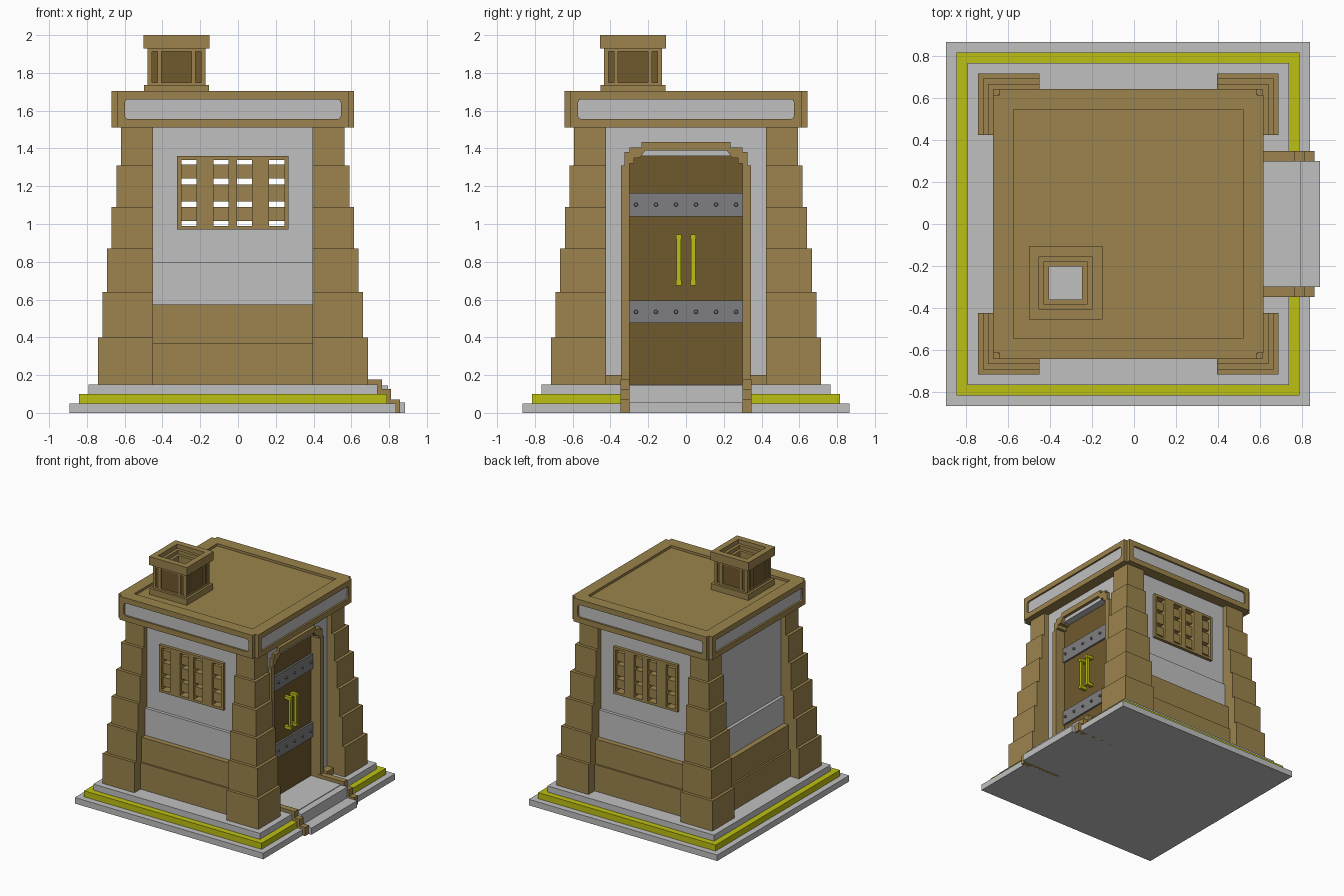
import bpy
import bmesh
from math import radians
from mathutils import Matrix

if "Cube" in bpy.data.objects:
    bpy.data.objects.remove(bpy.data.objects["Cube"], do_unlink=True)

CX = -0.0275  # centre of the house; the door steps stick out to +x


def material(name, rgb):
    m = bpy.data.materials.new(name)
    m.use_nodes = True
    col = (*rgb, 1)
    m.diffuse_color = col
    m.node_tree.nodes["Principled BSDF"].inputs["Base Color"].default_value = col
    return m


SAND = material("sandstone brown", (0.332, 0.231, 0.074))
DARK = material("dark wood", (0.162, 0.098, 0.025))
GREY = material("light grey plaster", (0.527, 0.527, 0.527))
IRON = material("iron grey", (0.21, 0.21, 0.22))
GOLD = material("yellow trim", (0.515, 0.527, 0.006))


def finish(name, bm, mat, turn=0):
    """Turn a front-facing part by quarter turns around the house centre."""
    bm.transform(Matrix.Translation((CX, 0, 0)) @ Matrix.Rotation(radians(90 * turn), 4, "Z"))
    bmesh.ops.recalc_face_normals(bm, faces=bm.faces)
    me = bpy.data.meshes.new(name)
    bm.to_mesh(me)
    bm.free()
    me.materials.append(mat)
    ob = bpy.data.objects.new(name, me)
    bpy.context.collection.objects.link(ob)
    return ob


def blocks(name, mat, boxes, turn=0):
    """One object from boxes given as (x0, x1, y0, y1, z0, z1)."""
    bm = bmesh.new()
    for x0, x1, y0, y1, z0, z1 in boxes:
        m = Matrix.Translation(((x0 + x1) / 2, (y0 + y1) / 2, (z0 + z1) / 2))
        bmesh.ops.create_cube(bm, size=1, matrix=m @ Matrix.Diagonal((x1 - x0, y1 - y0, z1 - z0, 1)))
    return finish(name, bm, mat, turn)


def slab(name, mat, half, z0, z1):
    return blocks(name, mat, [(-half, half, -half, half, z0, z1)])


def prism(name, mat, points, direction, turn=0):
    bm = bmesh.new()
    face = bm.faces.new([bm.verts.new(p) for p in points])
    ext = bmesh.ops.extrude_face_region(bm, geom=[face])
    verts = [g for g in ext["geom"] if isinstance(g, bmesh.types.BMVert)]
    bmesh.ops.translate(bm, verts=verts, vec=direction)
    return finish(name, bm, mat, turn)


def cut(ob, cutter):
    mod = ob.modifiers.new("cut", "BOOLEAN")
    mod.operation, mod.solver, mod.object = "DIFFERENCE", "EXACT", cutter
    bpy.context.view_layer.objects.active = ob
    bpy.ops.object.modifier_apply(modifier=mod.name)
    bpy.data.objects.remove(cutter, do_unlink=True)


def ring(cx, cy, outer, inner, z0, z1):
    """Four boxes forming a square ring."""
    return [(cx - outer, cx + outer, cy - outer, cy - inner, z0, z1),
            (cx - outer, cx + outer, cy + inner, cy + outer, z0, z1),
            (cx - outer, cx - inner, cy - inner, cy + inner, z0, z1),
            (cx + inner, cx + outer, cy - inner, cy + inner, z0, z1)]


# Stepped base
slab("base_bottom", GREY, 0.865, 0, 0.05)
slab("base_trim", GOLD, 0.815, 0.05, 0.10)
slab("base_top", GREY, 0.765, 0.10, 0.15)

# Hollow walls with window and door openings
walls = slab("walls", GREY, 0.55, 0.14, 1.52)
cut(walls, slab("room_cutter", GREY, 0.47, 0.15, 1.51))
cut(walls, blocks("window_cutter", GREY, [(-0.285, 0.285, -1, 1, 0.98, 1.35)]))
cut(walls, blocks("door_cutter", GREY, [(-0.32, 0.32, -1, 0, 0.15, 1.36)], 1))

# Tapering corner pillars
levels = [0.15, 0.40, 0.64, 0.87, 1.09, 1.31, 1.51]
for k, corner in enumerate(("front_left", "back_left", "back_right", "front_right")):
    tiers = []
    for i in range(6):
        w = 0.715 - 0.0245 * i
        tiers.append((0.4225, w, -w, -0.4225, levels[i], levels[i + 1]))
    blocks("pillar_" + corner, SAND, tiers, k)

# Stepped wall footings on the three sides without the door
for k, side in ((0, "front"), (2, "back"), (3, "rear_side")):
    blocks("plinth_" + side, SAND, [(-0.43, 0.43, -0.635, -0.5, 0.15, 0.37),
                                    (-0.43, 0.43, -0.62, -0.5, 0.37, 0.575)], k)
    blocks("wall_footing_" + side, GREY, [(-0.43, 0.43, -0.575, -0.5, 0.575, 0.80)], k)

# Lattice windows
slots = (-0.2325, -0.0625, 0.0625, 0.2325)
for k, side in ((0, "front"), (2, "back")):
    parts = [(-0.295, 0.295, -0.575, -0.49, 0.97, 0.99), (-0.295, 0.295, -0.575, -0.49, 1.34, 1.36)]
    edges = [-0.295] + [s + d for s in slots for d in (-0.04, 0.04)] + [0.295]
    for a, b in zip(edges[::2], edges[1::2]):
        parts.append((a, b, -0.575, -0.49, 0.99, 1.34))
    blocks("window_frame_" + side, SAND, parts, k)
    bars = [(s - 0.04, s + 0.04, -0.555, -0.50, z0, z1) for s in slots
            for z0, z1 in ((1.015, 1.09), (1.12, 1.21), (1.24, 1.315))]
    blocks("window_bars_" + side, SAND, bars, k)

# Roof slab with notched corners and a sunken top
a, b = 0.6425, 0.6125
quarter = [(b, -a), (b, -b), (a, -b)]
outline = []
for k in range(4):
    for x, y in quarter:
        for _ in range(k):
            x, y = -y, x
        outline.append((x, y, 1.51))
roof = prism("roof", SAND, outline, (0, 0, 0.195))
cut(roof, slab("roof_cutter", SAND, 0.545, 1.685, 1.8))


def rounded_panel(name, mat, y0, y1, turn):
    """Long plate with rounded corners, lying in the roof edge."""
    pts = []
    r, w, lo, hi = 0.018, 0.572, 1.555, 1.66
    for x, z, sx, sz in ((-w, lo, 1, 1), (w, lo, -1, 1), (w, hi, -1, -1), (-w, hi, 1, -1)):
        corner = [(x, y0, z + r * sz), (x + 0.3 * r * sx, y0, z + 0.3 * r * sz), (x + r * sx, y0, z)]
        pts += corner if sx == sz else corner[::-1]
    return prism(name, mat, pts, (0, y1 - y0, 0), turn)


for k, side in enumerate(("front", "door_side", "back", "rear_side")):
    cut(roof, rounded_panel("panel_cutter", SAND, -0.7, -0.625, k))
    rounded_panel("roof_panel_" + side, GREY, -0.628, -0.62, k)

# Chimney with stepped funnel
X, Y = -0.2975, -0.28
blocks("chimney_foot", SAND, ring(X, Y, 0.172, 0.078, 1.68, 1.735))
blocks("chimney_core", DARK, ring(X, Y, 0.145, 0.09, 1.735, 1.93))
blocks("chimney_lining", SAND, ring(X, Y, 0.09, 0.078, 1.735, 1.90)
       + ring(X, Y, 0.126, 0.102, 1.92, 1.965) + ring(X, Y, 0.104, 0.078, 1.89, 1.935))
blocks("chimney_cap", SAND, ring(X, Y, 0.175, 0.126, 1.93, 2.0))
blocks("chimney_floor", GREY, [(X - 0.078, X + 0.078, Y - 0.078, Y + 0.078, 1.687, 1.693)])
trim = ring(X, Y, 0.153, 0.13, 1.735, 1.75) + ring(X, Y, 0.153, 0.13, 1.912, 1.93)
for u in (-0.147, -0.09, 0.09, 0.147):
    for s in (-1, 1):
        v = sorted((s * 0.13, s * 0.153))
        w = 0.006 if abs(u) > 0.1 else 0.01
        trim.append((X + u - w, X + u + w, Y + v[0], Y + v[1], 1.75, 1.912))
        trim.append((X + v[0], X + v[1], Y + u - w, Y + u + w, 1.75, 1.912))
blocks("chimney_trim", SAND, trim)

# Door frame with a stepped arch, modelled facing front and turned to the door side
outer = [(0.345, 0.15), (0.345, 1.31), (0.325, 1.31), (0.325, 1.38), (0.30, 1.38),
         (0.30, 1.405), (0.235, 1.405), (0.235, 1.435)]
inner = [(0.30, 0.15), (0.30, 1.32), (0.275, 1.32), (0.275, 1.35), (0.245, 1.35), (0.215, 1.39)]
half = outer[::-1] + inner
loop = [(x, -0.575, z) for x, z in half] + [(-x, -0.575, z) for x, z in half[::-1]]
prism("door_frame", SAND, loop, (0, 0.11, 0), 1)
blocks("door", DARK, [(-0.31, 0.31, -0.49, -0.45, 0.15, 1.395)], 1)

# Iron bands with rivets
for name, z0, z1 in (("lower", 0.475, 0.595), ("upper", 1.04, 1.165)):
    blocks("door_band_" + name, IRON, [(-0.30, 0.30, -0.505, -0.48, z0, z1)], 1)
    bm = bmesh.new()
    for i in range(6):
        m = Matrix.Translation((-0.265 + 0.106 * i, -0.508, (z0 + z1) / 2))
        bmesh.ops.create_cone(bm, cap_ends=True, segments=8, radius1=0.013, radius2=0.008, depth=0.022,
                              matrix=m @ Matrix.Rotation(radians(90), 4, "X"))
    finish("rivets_" + name, bm, IRON, 1)

# Door handles
for x, side in ((-0.038, "front"), (0.038, "back")):
    blocks("door_handle_" + side, GOLD, [
        (x - 0.011, x + 0.011, -0.545, -0.525, 0.70, 0.92),
        (x - 0.014, x + 0.014, -0.55, -0.485, 0.675, 0.70),
        (x - 0.014, x + 0.014, -0.55, -0.485, 0.92, 0.945)], 1)

# Door steps with side curbs
blocks("door_steps", GREY, [(-0.30, 0.30, -0.822, -0.50, 0.03, 0.145),
                            (-0.30, 0.30, -0.9125, -0.80, 0, 0.055)], 1)
for s, side in ((-1, "front"), (1, "back")):
    x0, x1 = sorted((s * 0.298, s * 0.348))
    blocks("step_curb_" + side, SAND, [(x0, x1, -0.79, -0.54, 0, 0.178),
                                       (x0, x1, -0.838, -0.79, 0, 0.127),
                                       (x0, x1, -0.886, -0.838, 0, 0.072)], 1)
    x0, x1 = sorted((s * 0.34, s * 0.43))
    blocks("wall_curb_" + side, SAND, [(x0, x1, -0.61, -0.53, 0.15, 0.20)], 1)
